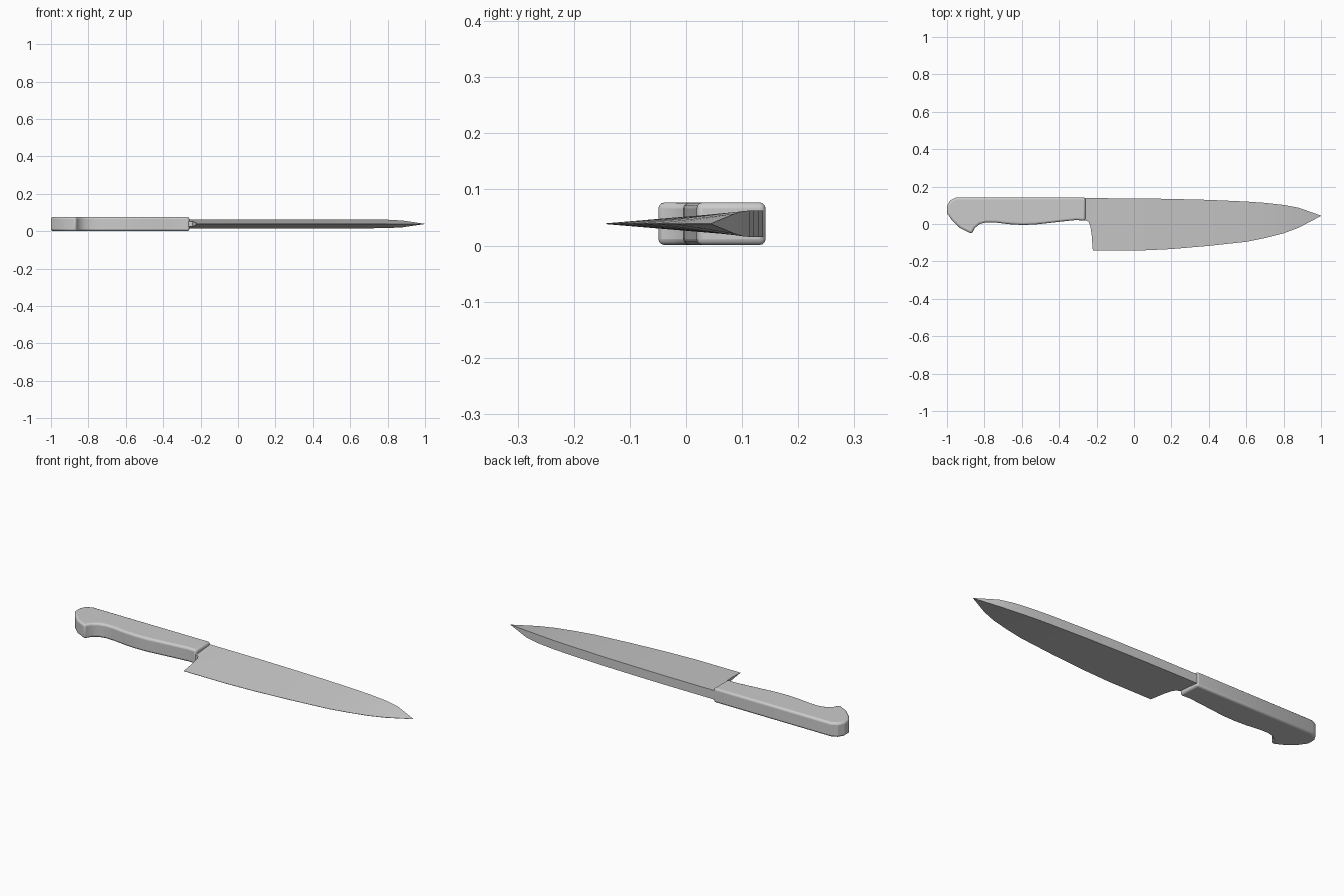
import bpy, bmesh

if "Cube" in bpy.data.objects:
    bpy.data.objects.remove(bpy.data.objects["Cube"])


def add_object(name, bm):
    bmesh.ops.recalc_face_normals(bm, faces=bm.faces)
    mesh = bpy.data.meshes.new(name)
    bm.to_mesh(mesh)
    bm.free()
    obj = bpy.data.objects.new(name, mesh)
    bpy.context.collection.objects.link(obj)
    bpy.ops.object.select_all(action='DESELECT')
    bpy.context.view_layer.objects.active = obj
    obj.select_set(True)
    bpy.ops.object.shade_smooth_by_angle(angle=0.5)
    return obj


MID = 0.039

# Handle: side profile extruded through its thickness, with rounded rims
profile = [(-0.95, 0.142), (-0.982, 0.127), (-1.0, 0.098), (-1.0, 0.058),
           (-0.972, 0.018), (-0.93, -0.022), (-0.868, -0.053),
           (-0.852, -0.022), (-0.825, 0.0), (-0.79, 0.009), (-0.74, 0.008),
           (-0.67, -0.001), (-0.6, -0.005), (-0.53, -0.003), (-0.45, 0.006),
           (-0.37, 0.015), (-0.31, 0.021), (-0.26, 0.018), (-0.26, 0.142)]
bm = bmesh.new()
face = bm.faces.new([bm.verts.new((x, y, 0.001)) for x, y in profile])
ext = bmesh.ops.extrude_face_region(bm, geom=[face])
verts = [v for v in ext['geom'] if isinstance(v, bmesh.types.BMVert)]
bmesh.ops.translate(bm, verts=verts, vec=(0, 0, 0.076))
handle = add_object("handle", bm)
bevel = handle.modifiers.new("rounded_rim", 'BEVEL')
bevel.width = 0.011
bevel.segments = 3
bevel.limit_method = 'ANGLE'
bevel.angle_limit = 0.8

# Blade: wedge sections given as x, spine y, lower edge y, spine half thickness
sections = [(-0.29, 0.138, 0.028, 0.024), (-0.26, 0.138, 0.019, 0.024),
            (-0.243, 0.138, 0.012, 0.024), (-0.233, 0.138, -0.012, 0.024),
            (-0.226, 0.138, -0.06, 0.024), (-0.22, 0.138, -0.142, 0.024),
            (0.03, 0.137, -0.142, 0.024), (0.2, 0.134, -0.134, 0.024),
            (0.4, 0.129, -0.117, 0.024), (0.6, 0.12, -0.095, 0.024),
            (0.7, 0.113, -0.075, 0.0235), (0.8, 0.102, -0.05, 0.0225),
            (0.88, 0.087, -0.02, 0.018), (1.0, 0.045, 0.043, 0.0005)]
bm = bmesh.new()
rings = []
for x, top, low, half in sections:
    # Neck sections keep the thickness the wedge has at their height
    edge = max(0.0008, half * (low + 0.142) / 0.28) if x < -0.22 else min(half, 0.0008)
    rings.append([bm.verts.new((x, y, MID + z)) for y, z in
                  [(top, half), (top, -half), (low, -edge), (low, edge)]])
for a, b in zip(rings, rings[1:]):
    for i in range(4):
        j = (i + 1) % 4
        bm.faces.new((a[i], a[j], b[j], b[i]))
bm.faces.new(rings[0])
bm.faces.new(rings[-1])
add_object("blade", bm)
